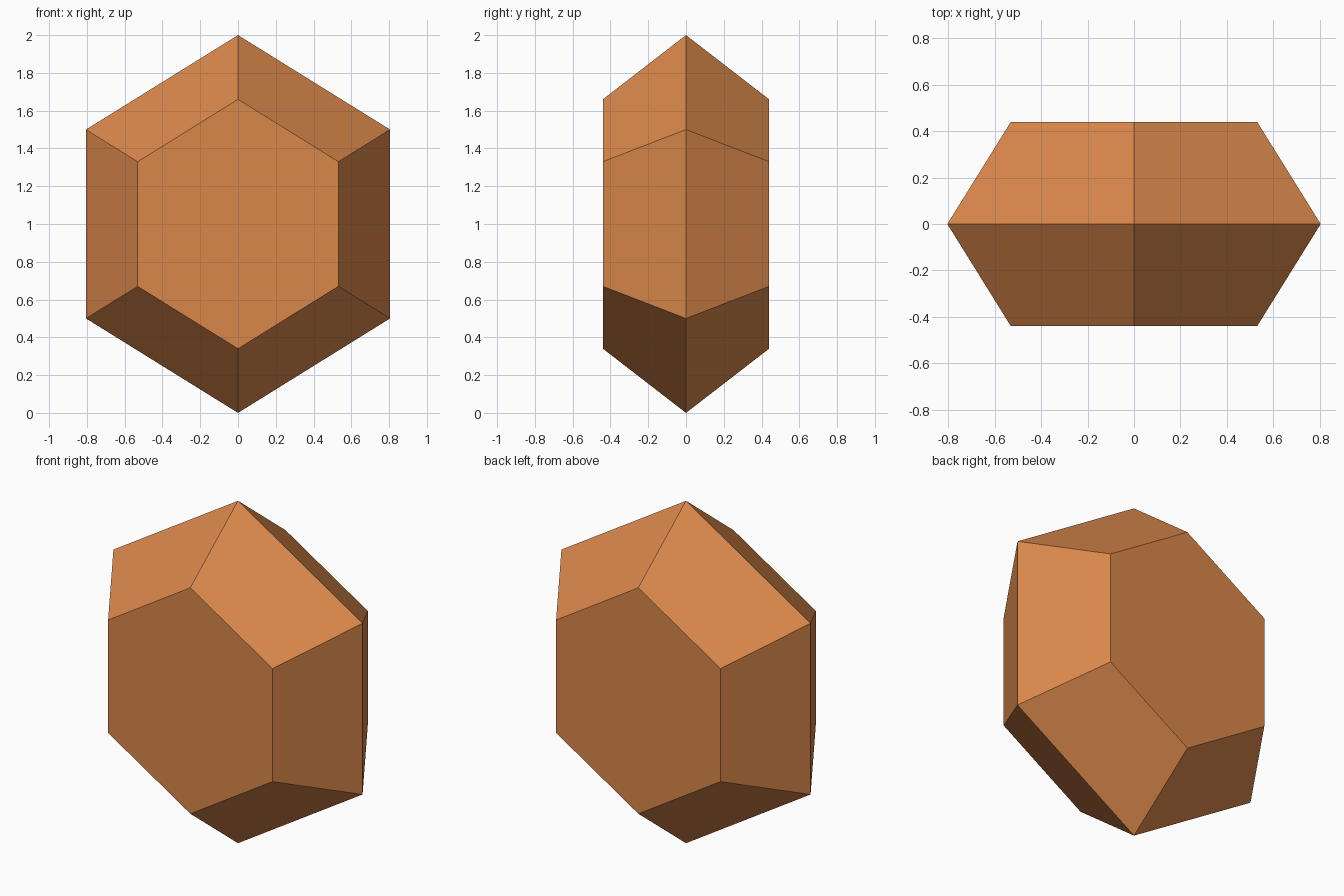
import bpy, bmesh, math

if "Cube" in bpy.data.objects:
    bpy.data.objects.remove(bpy.data.objects["Cube"])

HALF_WIDTH, HALF_HEIGHT, HALF_DEPTH = 0.805, 1.0, 0.44
FACE_SCALE = 0.66  # front and back hexagons relative to the middle outline

copper = bpy.data.materials.new("copper orange")
copper.diffuse_color = (0.70, 0.245, 0.071, 1)
copper.use_nodes = True
copper.node_tree.nodes["Principled BSDF"].inputs["Base Color"].default_value = copper.diffuse_color

bm = bmesh.new()


def hexagon(y, scale):
    """Pointed-top hexagon, slightly narrow, standing in the xz plane."""
    ring = []
    for i in range(6):
        a = math.radians(60 * i)
        x = math.sin(a) / math.sin(math.radians(60)) * HALF_WIDTH * scale
        ring.append(bm.verts.new((x, y, 1 + math.cos(a) * HALF_HEIGHT * scale)))
    return ring


# Front face, wide middle outline, back face
rings = [hexagon(-HALF_DEPTH, FACE_SCALE), hexagon(0, 1), hexagon(HALF_DEPTH, FACE_SCALE)]
bm.faces.new(rings[0])
bm.faces.new(rings[2])

# Sloping bevels between the outlines
for a, b in zip(rings, rings[1:]):
    for i in range(6):
        j = (i + 1) % 6
        bm.faces.new((a[i], a[j], b[j], b[i]))
bmesh.ops.recalc_face_normals(bm, faces=bm.faces)

mesh = bpy.data.meshes.new("hexagonal_gem")
bm.to_mesh(mesh)
bm.free()
mesh.materials.append(copper)
gem = bpy.data.objects.new("hexagonal_gem", mesh)
bpy.context.collection.objects.link(gem)
